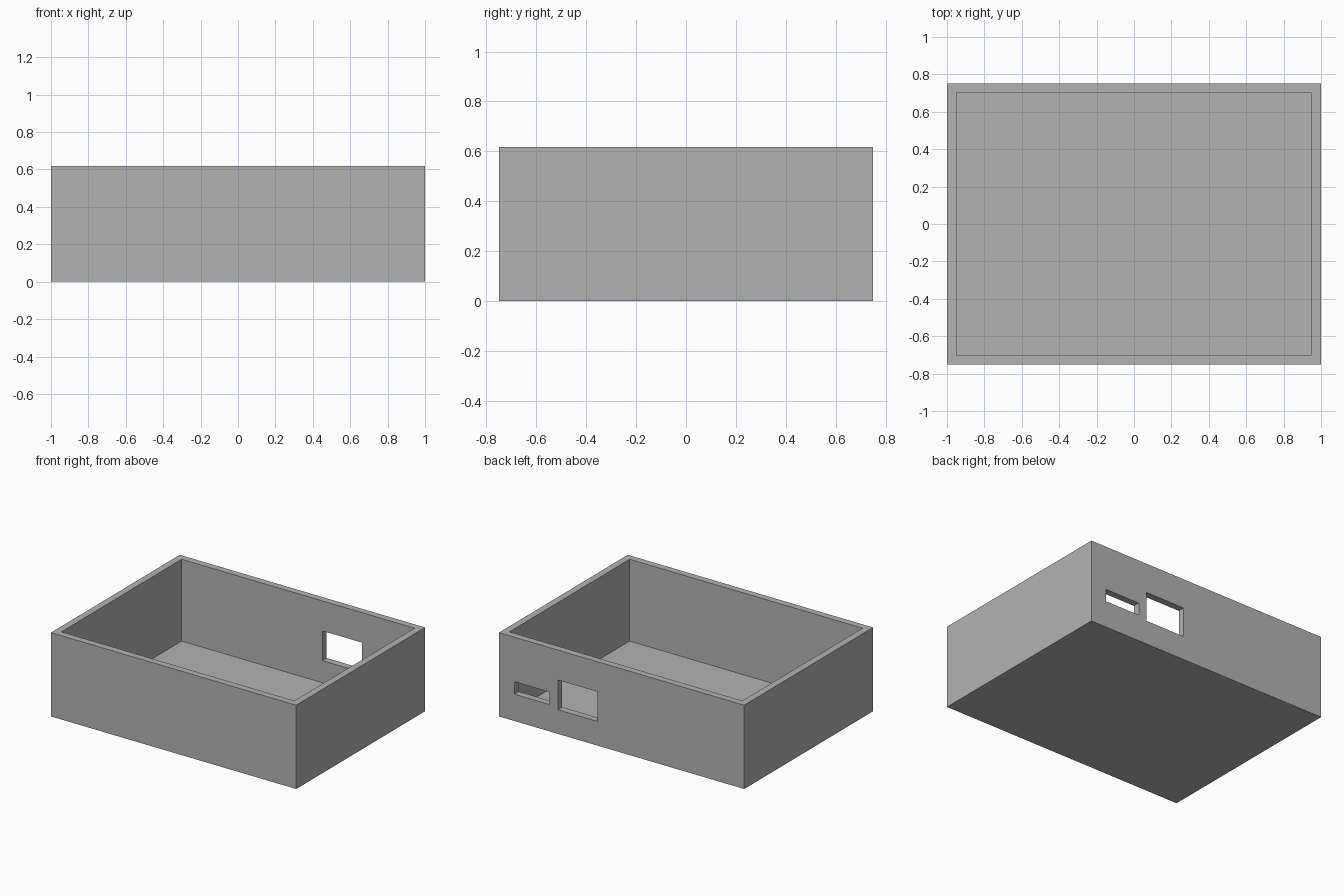
import bpy

# Remove the default cube
cube = bpy.data.objects.get("Cube")
if cube:
    bpy.data.objects.remove(cube, do_unlink=True)

LENGTH, WIDTH, HEIGHT = 2.0, 1.5, 0.618
WALL, FLOOR = 0.05, 0.015

grey = bpy.data.materials.new("plain grey")
grey.use_nodes = True
colour = (0.45, 0.45, 0.45, 1)
grey.diffuse_color = colour
grey.node_tree.nodes["Principled BSDF"].inputs["Base Color"].default_value = colour


def box(name, low, high):
    """Axis-aligned box between two corners."""
    centre = [(a + b) / 2 for a, b in zip(low, high)]
    bpy.ops.mesh.primitive_cube_add(size=1, location=centre)
    ob = bpy.context.object
    ob.name = name
    ob.scale = [b - a for a, b in zip(low, high)]
    bpy.ops.object.transform_apply(location=True, rotation=False, scale=True)
    ob.data.materials.append(grey)
    return ob


def cut(target, name, low, high):
    """Subtract a box from the target and discard the cutter."""
    cutter = box(name, low, high)
    cutter.hide_render = True
    mod = target.modifiers.new(name, "BOOLEAN")
    mod.operation = "DIFFERENCE"
    mod.solver = "EXACT"
    mod.object = cutter
    bpy.context.view_layer.objects.active = target
    bpy.ops.object.modifier_apply(modifier=mod.name)
    bpy.data.objects.remove(cutter, do_unlink=True)


x, y = LENGTH / 2, WIDTH / 2

# Open tray with thin floor
case = box("open_case", (-x, -y, 0), (x, y, HEIGHT))
cut(case, "cavity_cutter", (WALL - x, WALL - y, FLOOR), (x - WALL, y - WALL, HEIGHT + 0.1))

# Two ports through the back wall
cut(case, "slot_port_cutter", (0.587, y - 0.1, 0.198), (0.873, y + 0.1, 0.29))
cut(case, "square_port_cutter", (0.197, y - 0.1, 0.178), (0.52, y + 0.1, 0.397))
